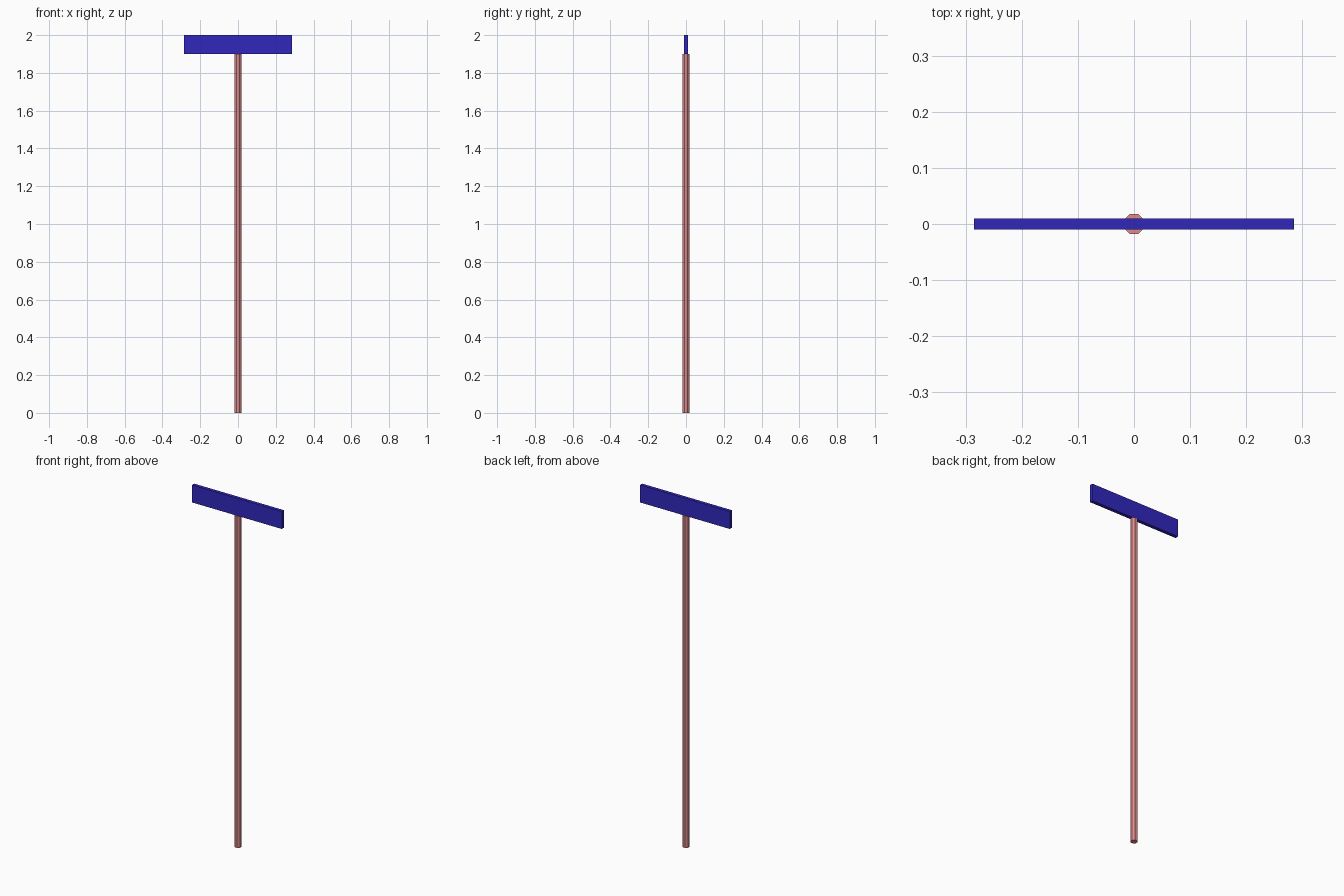
import bpy
from math import pi, cos

if "Cube" in bpy.data.objects:
    bpy.data.objects.remove(bpy.data.objects["Cube"])


def paint(obj, name, color):
    mat = bpy.data.materials.new(name)
    mat.diffuse_color = (*color, 1.0)
    mat.use_nodes = True
    mat.node_tree.nodes["Principled BSDF"].inputs["Base Color"].default_value = mat.diffuse_color
    obj.data.materials.append(mat)


PLATE_BOTTOM = 1.9

# Octagonal post, flat sides facing the axes
bpy.ops.mesh.primitive_cylinder_add(
    vertices=8, radius=0.018 / cos(pi / 8), depth=PLATE_BOTTOM,
    location=(0, 0, PLATE_BOTTOM / 2), rotation=(0, 0, pi / 8))
post = bpy.context.object
post.name = "post"
paint(post, "post_pink", (0.75, 0.26, 0.26))

# Thin sign plate on top of the post
bpy.ops.mesh.primitive_cube_add(size=1, location=(0, 0, PLATE_BOTTOM + 0.05))
plate = bpy.context.object
plate.name = "sign_plate"
plate.scale = (0.57, 0.02, 0.1)
bpy.ops.object.transform_apply(location=False, rotation=False, scale=True)
paint(plate, "plate_blue", (0.03, 0.02, 0.5))
